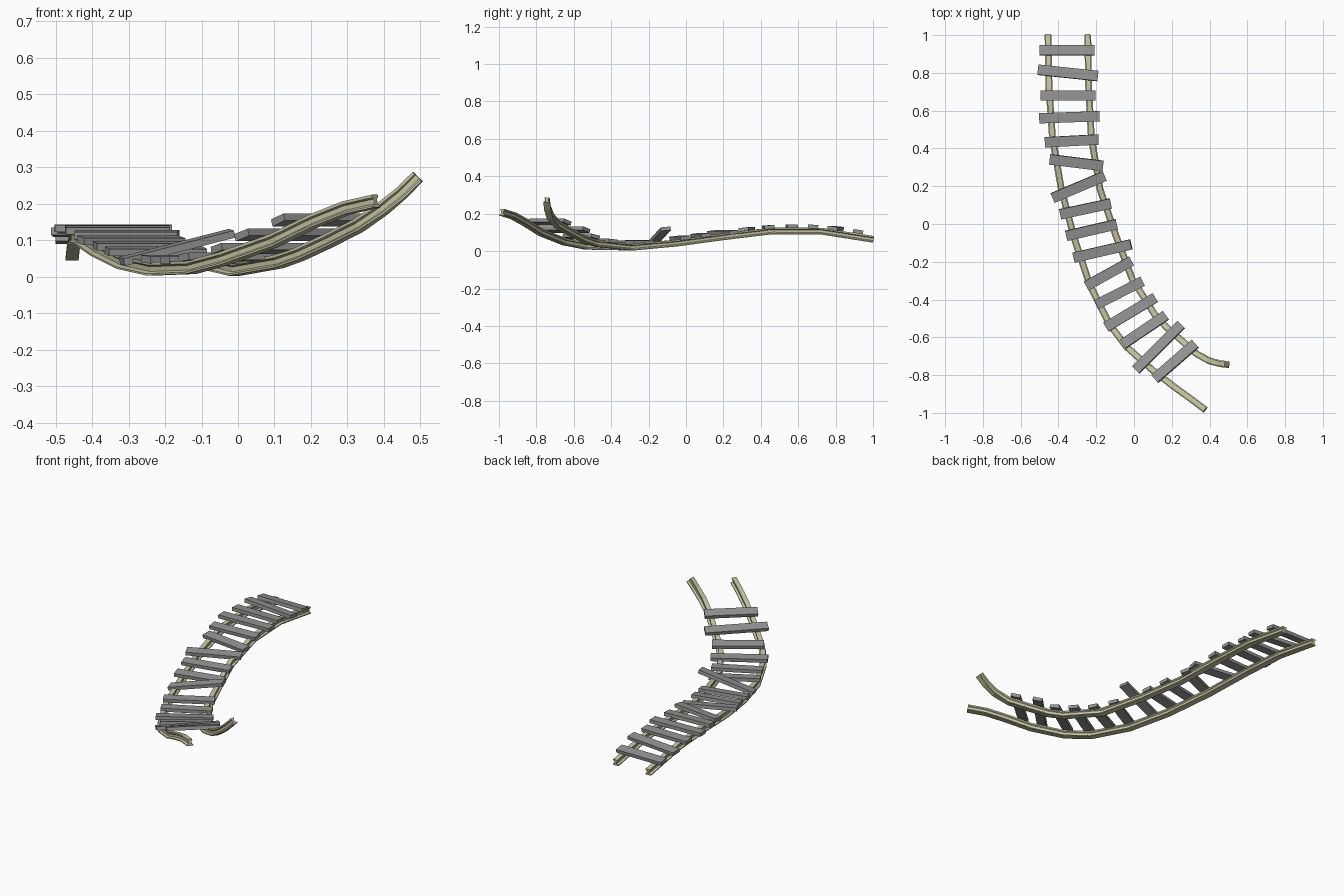
import bpy, bmesh, math
from mathutils import Vector, Euler


def material(name, rgb):
    m = bpy.data.materials.new(name)
    m.diffuse_color = (*rgb, 1)
    return m


STEEL = material("pale_rail", (0.56, 0.55, 0.36))
WOOD = material("grey_wood", (0.29, 0.29, 0.29))


def finish(bm, name, mat):
    bmesh.ops.recalc_face_normals(bm, faces=bm.faces[:])
    me = bpy.data.meshes.new(name)
    bm.to_mesh(me)
    bm.free()
    me.materials.append(mat)
    ob = bpy.data.objects.new(name, me)
    bpy.context.collection.objects.link(ob)
    return ob


# rail cross-section: wide foot, thin web, head (half outline, mirrored)
HALF = [(0.018, 0), (0.018, 0.005), (0.007, 0.011), (0.007, 0.024),
        (0.013, 0.028), (0.013, 0.036)]
PROFILE = HALF + [(-x, z) for x, z in reversed(HALF)]


def rail(name, path):
    pts = [Vector(p) for p in path]
    bm = bmesh.new()
    rings = []
    for i, p in enumerate(pts):
        t = (pts[min(i + 1, len(pts) - 1)] - pts[max(i - 1, 0)]).normalized()
        side = t.cross(Vector((0, 0, 1))).normalized()
        up = side.cross(t)
        rings.append([bm.verts.new(p + side * a + up * b) for a, b in PROFILE])
    n = len(PROFILE)
    for r, s in zip(rings, rings[1:]):
        for k in range(n):
            bm.faces.new((r[k], r[(k + 1) % n], s[(k + 1) % n], s[k]))
    bm.faces.new(rings[0])
    bm.faces.new(rings[-1])
    return finish(bm, name, STEEL)


rail("left_rail", [
    (-0.455, 1.0, 0.045), (-0.45, 0.72, 0.089), (-0.432, 0.46, 0.09),
    (-0.385, 0.185, 0.057), (-0.315, -0.08, 0.022), (-0.235, -0.32, 0.004),
    (-0.13, -0.53, 0.008), (-0.04, -0.65, 0.032), (0.10, -0.775, 0.082),
    (0.21, -0.86, 0.136), (0.30, -0.925, 0.172), (0.38, -0.985, 0.19)])
rail("right_rail", [
    (-0.245, 1.0, 0.045), (-0.24, 0.72, 0.089), (-0.226, 0.46, 0.09),
    (-0.18, 0.185, 0.057), (-0.10, -0.05, 0.025), (-0.01, -0.29, 0.003),
    (0.11, -0.48, 0.024), (0.17, -0.545, 0.045), (0.25, -0.615, 0.082),
    (0.335, -0.69, 0.125), (0.405, -0.727, 0.172), (0.46, -0.74, 0.217),
    (0.505, -0.745, 0.262)])

# sleepers: x, y, z, length, yaw, sideways tilt, pitch (degrees)
TIES = [
    (-0.355, 0.92, 0.104, 0.29, 0, 0, -9), (-0.35, 0.80, 0.122, 0.32, -6, 0, -7),
    (-0.35, 0.68, 0.131, 0.29, 0, 0, -3), (-0.342, 0.565, 0.133, 0.32, 2, 0, 1),
    (-0.33, 0.44, 0.128, 0.285, 3, 0, 5), (-0.305, 0.325, 0.116, 0.285, -7, 0, 7),
    (-0.293, 0.196, 0.10, 0.30, 23, 0, 7), (-0.257, 0.08, 0.085, 0.275, 12, 0, 7),
    (-0.225, -0.032, 0.07, 0.275, 13, 0, 7), (-0.167, -0.143, 0.081, 0.32, 13, 14, 5),
    (-0.133, -0.262, 0.048, 0.275, 29, 0, 3), (-0.077, -0.365, 0.046, 0.275, 27, 0, 0),
    (-0.018, -0.468, 0.054, 0.305, 31, 0, -5), (0.055, -0.56, 0.078, 0.275, 34, 0, -12),
    (0.13, -0.652, 0.115, 0.34, 45, 0, -16), (0.217, -0.727, 0.156, 0.285, 41, 0, -18)]

for i, (x, y, z, length, yaw, tilt, pitch) in enumerate(TIES):
    bm = bmesh.new()
    bmesh.ops.create_cube(bm, size=1)
    bmesh.ops.scale(bm, vec=(length, 0.054, 0.02), verts=bm.verts[:])
    ob = finish(bm, f"sleeper_{i + 1}", WOOD)
    ob.location = (x, y, z)
    ob.rotation_euler = Euler((math.radians(pitch), math.radians(-tilt), math.radians(yaw)))
